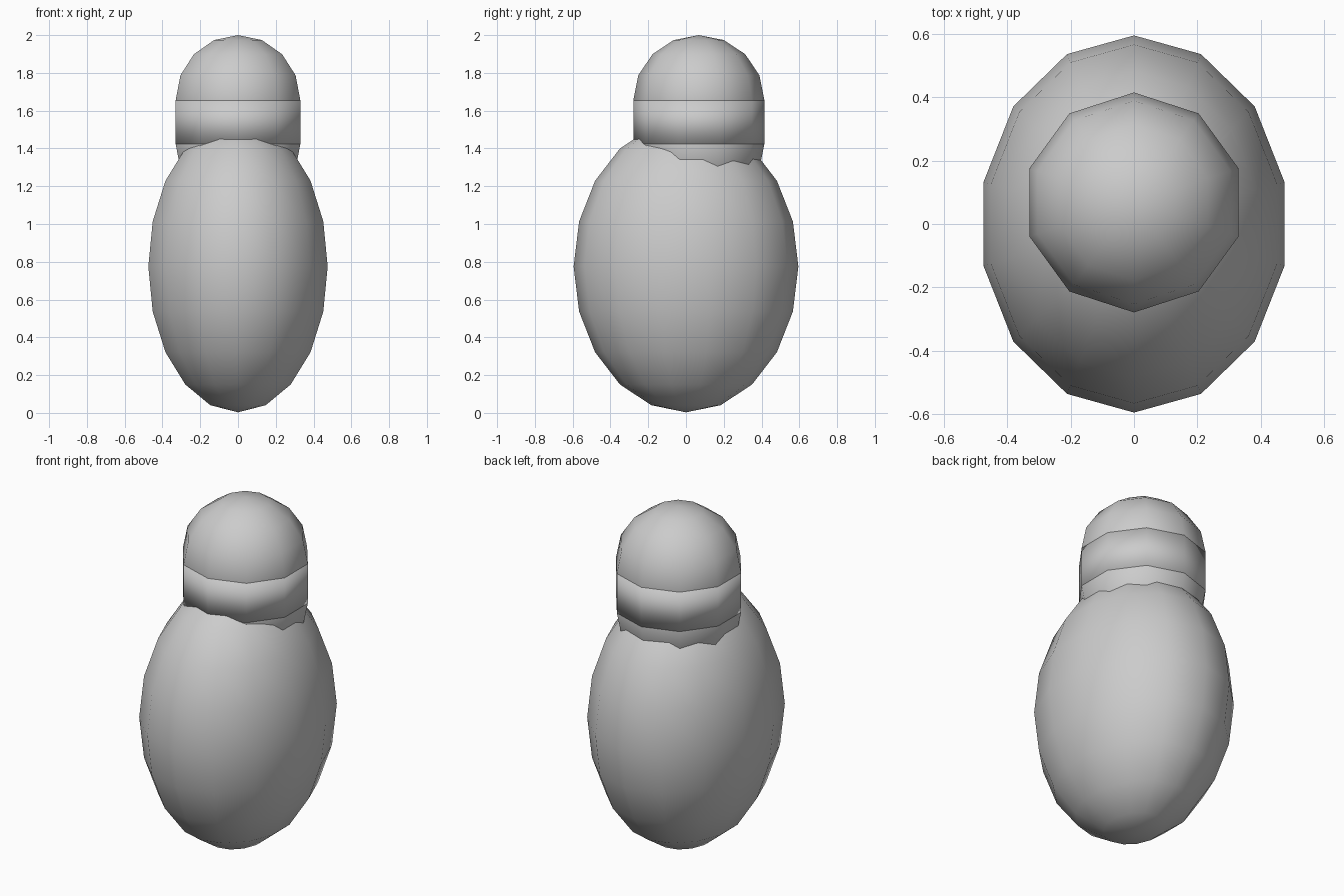
import bpy

cube = bpy.data.objects.get("Cube")
if cube:
    bpy.data.objects.remove(cube, do_unlink=True)

# One plain grey for the whole model
grey = bpy.data.materials.new("plain grey")
grey.use_nodes = True
colour = (0.6, 0.6, 0.6, 1)
grey.diffuse_color = colour
grey.node_tree.nodes["Principled BSDF"].inputs["Base Color"].default_value = colour

HEAD_Y = 0.068
HEAD_R = 0.347
CHIN_Z, BROW_Z = 1.424, 1.655


def finish(name):
    obj = bpy.context.object
    obj.name = name
    bpy.ops.object.transform_apply(location=False, rotation=False, scale=True)
    bpy.ops.object.shade_smooth()
    obj.data.materials.append(grey)


def ball(name, segments, rings, location, radii):
    bpy.ops.mesh.primitive_uv_sphere_add(
        segments=segments, ring_count=rings, radius=1, location=location)
    bpy.context.object.scale = radii
    finish(name)


# Egg-shaped body, deeper than it is wide
ball("body", 14, 10, (0, 0, 0.775), (0.487, 0.595, 0.772))

# Head: a dome and a rounded neck joined by a straight band
ball("head_dome", 10, 8, (0, HEAD_Y, BROW_Z), (HEAD_R, HEAD_R, 2 - BROW_Z))
ball("neck", 10, 8, (0, HEAD_Y, CHIN_Z), (HEAD_R, HEAD_R, HEAD_R))
bpy.ops.mesh.primitive_cylinder_add(
    vertices=10, radius=HEAD_R, depth=BROW_Z - CHIN_Z,
    location=(0, HEAD_Y, (BROW_Z + CHIN_Z) / 2))
finish("head_band")
